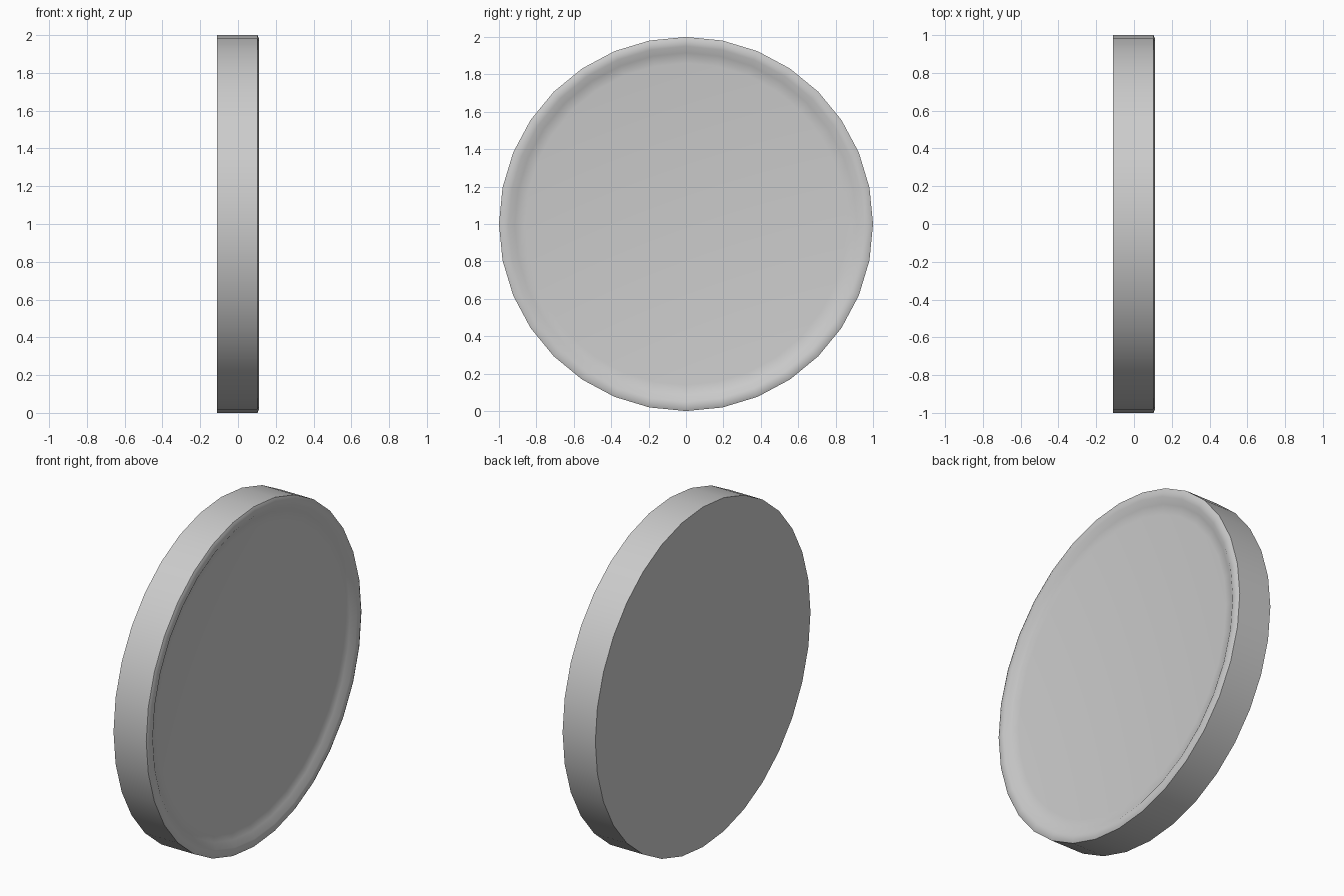
import bpy, bmesh, math

if "Cube" in bpy.data.objects:
    bpy.data.objects.remove(bpy.data.objects["Cube"])

SIDES = 32

def lathe_x(name, profile):
    """Spin (radius, x) rings around the x axis and cap both ends."""
    bm = bmesh.new()
    rings = []
    for r, x in profile:
        rings.append([bm.verts.new((x, r * math.sin(2 * math.pi * i / SIDES),
                                    1 + r * math.cos(2 * math.pi * i / SIDES)))
                      for i in range(SIDES)])
    for a, b in zip(rings, rings[1:]):
        for i in range(SIDES):
            j = (i + 1) % SIDES
            bm.faces.new((a[i], a[j], b[j], b[i]))
    bm.faces.new(rings[0])
    bm.faces.new(rings[-1])
    bmesh.ops.recalc_face_normals(bm, faces=bm.faces)
    mesh = bpy.data.meshes.new(name)
    bm.to_mesh(mesh)
    bm.free()
    obj = bpy.data.objects.new(name, mesh)
    bpy.context.collection.objects.link(obj)
    bpy.context.view_layer.objects.active = obj
    obj.select_set(True)
    bpy.ops.object.shade_smooth_by_angle(angle=math.radians(50))
    return obj

# Round disc: flat back, straight edge, soft raised rim around a shallow dish
lathe_x("rimmed_disc", [
    (1.0, -0.11), (1.0, 0.103),
    (0.985, 0.11), (0.95, 0.11),
    (0.915, 0.088), (0.86, 0.08),
])
